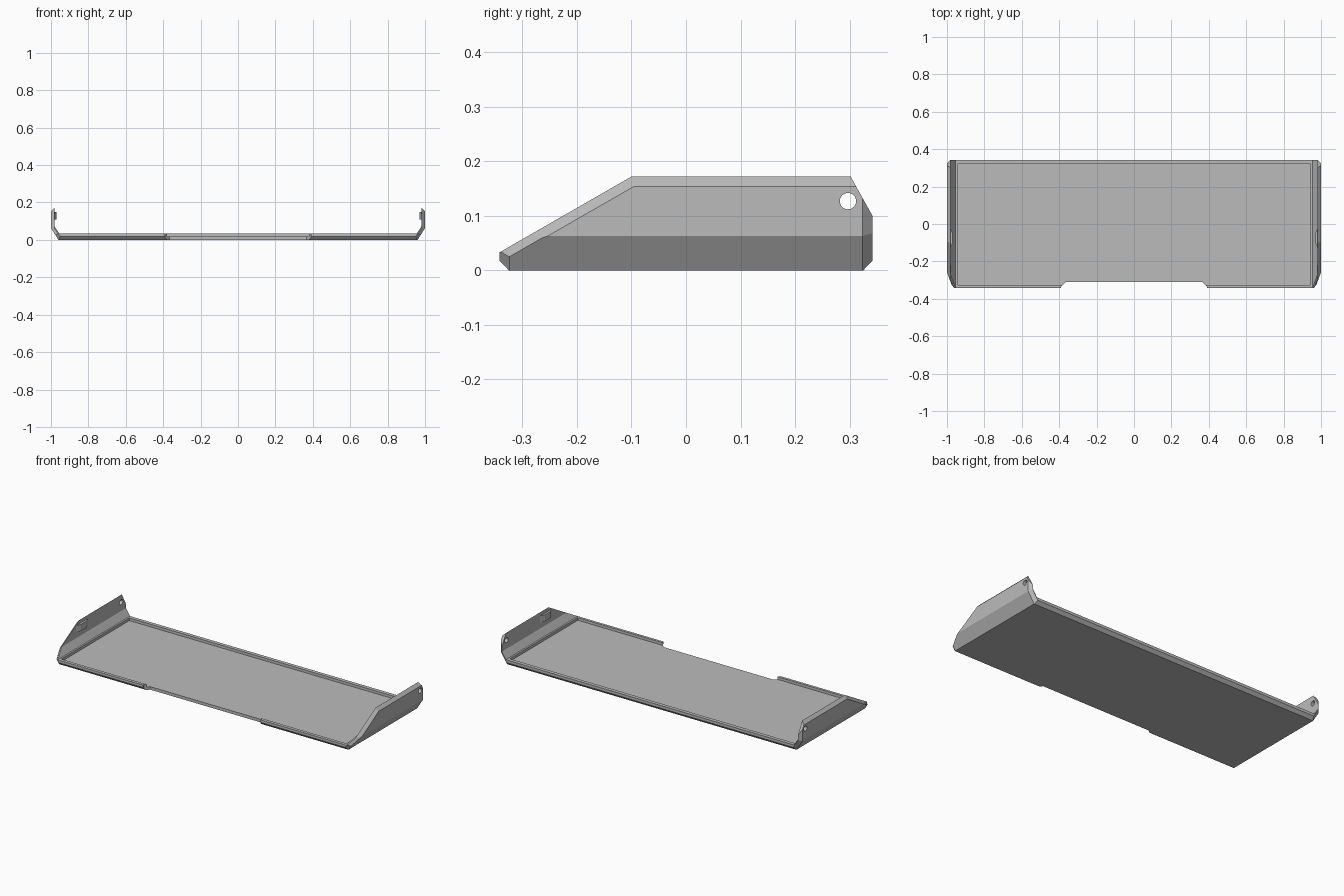
import bpy, bmesh, math
from mathutils import Vector

if "Cube" in bpy.data.objects:
    bpy.data.objects.remove(bpy.data.objects["Cube"], do_unlink=True)

grey = bpy.data.materials.new("plain grey")
grey.use_nodes = True
colour = (0.5, 0.5, 0.5, 1)
grey.diffuse_color = colour
grey.node_tree.nodes["Principled BSDF"].inputs["Base Color"].default_value = colour


def add_object(name, bm):
    bmesh.ops.recalc_face_normals(bm, faces=bm.faces)
    mesh = bpy.data.meshes.new(name)
    bm.to_mesh(mesh)
    bm.free()
    mesh.materials.append(grey)
    obj = bpy.data.objects.new(name, mesh)
    bpy.context.collection.objects.link(obj)
    return obj


def prism(points, to_3d, start, end):
    """Extrude a flat outline; to_3d places (a, b, depth) in space."""
    bm = bmesh.new()
    face = bm.faces.new([bm.verts.new(to_3d(a, b, start)) for a, b in points])
    move = Vector(to_3d(0, 0, end)) - Vector(to_3d(0, 0, start))
    top = bmesh.ops.extrude_face_region(bm, geom=[face])["geom"]
    bmesh.ops.translate(bm, vec=move, verts=[v for v in top if isinstance(v, bmesh.types.BMVert)])
    return bm


def along_x(a, b, d): return (d, a, b)
def along_y(a, b, d): return (a, d, b)
def along_z(a, b, d): return (a, b, d)


def mirrored(half):
    return half + [(-x, z) for x, z in reversed(half)]


def slice_off(bm, point, normal):
    """Remove what lies beyond a plane and close the cut."""
    cut = bmesh.ops.bisect_plane(bm, geom=bm.verts[:] + bm.edges[:] + bm.faces[:], dist=1e-6,
                                 plane_co=point, plane_no=normal, clear_outer=True)
    edges = [e for e in cut["geom_cut"] if isinstance(e, bmesh.types.BMEdge)]
    if edges:
        bmesh.ops.contextual_create(bm, geom=edges)


def chamfer(bm, corner, n1, n2, width=0.018):
    """Bevel the edge where two outer faces meet at a corner point."""
    n1, n2 = Vector(n1).normalized(), Vector(n2).normalized()
    mid = (n1 + n2).normalized()
    depth = width * math.sqrt(max(0, 1 - n1.dot(mid) ** 2))
    slice_off(bm, Vector(corner) - mid * depth, mid)


# Outer shell: side outline extruded across the full width
FRONT, BACK, TOP = -0.342, 0.342, 0.172
side_outline = [(FRONT, 0.018), (-0.325, 0), (0.325, 0), (BACK, 0.018),
                (BACK, 0.1), (0.302, TOP), (-0.1, TOP), (FRONT, 0.033)]
bm = prism(side_outline, along_x, -1, 1)
ramp = (0, FRONT + 0.1 + 0.003, 0)
ramp = (0, -(TOP - 0.033), -0.1 - FRONT)
for s in (-1, 1):
    upright, flare = (s, 0, 0), (s * 0.063, 0, -0.04)
    low = (s * 0.96, 0)
    slice_off(bm, (s * 0.96, 0, 0), flare)
    # Bevels around the upright wall and its flared foot
    chamfer(bm, (s, 0, TOP), upright, (0, 0, 1))
    chamfer(bm, (s, -0.1, TOP), upright, ramp)
    chamfer(bm, (s, BACK, 0.1), upright, (0, 1, 0))
    chamfer(bm, (s * 0.96, BACK, 0), flare, (0, 1, 0))
    chamfer(bm, (s * 0.96, FRONT, 0), flare, (0, -1, 0))
    foot_z = 0.033
    chamfer(bm, (s * (0.96 + 0.04 * foot_z / 0.063), FRONT, foot_z), flare, ramp)
tray = add_object("tray", bm)

# Cutters: upper opening, recessed floor, front notch and wall holes
RIM, FLOOR = 0.034, 0.018
cutters = [
    add_object("upper_opening", prism(mirrored([(0.955, RIM), (0.982, 0.075), (0.982, 0.4)]),
                                      along_y, -0.5, 0.5)),
    add_object("floor_recess", prism([(-0.945, -0.325), (0.945, -0.325), (0.945, 0.32), (-0.945, 0.32)],
                                     along_z, FLOOR, 0.1)),
    add_object("front_notch", prism(mirrored([(0.365, -0.31), (0.39, -0.335), (0.39, -0.5)]),
                                    along_z, -0.1, 0.3)),
]
circle = [(0.297 + 0.015 * math.cos(i * math.tau / 32), 0.127 + 0.015 * math.sin(i * math.tau / 32))
          for i in range(32)]
cutters.append(add_object("wall_holes", prism(circle, along_x, -1.2, 1.2)))

bpy.context.view_layer.objects.active = tray
for cutter in cutters:
    cutter.hide_render = True
    mod = tray.modifiers.new(cutter.name, 'BOOLEAN')
    mod.operation, mod.solver, mod.object = 'DIFFERENCE', 'EXACT', cutter
    bpy.ops.object.modifier_apply(modifier=mod.name)
    bpy.data.objects.remove(cutter, do_unlink=True)

# Small snap ridges on the inner wall faces
for s, name in ((1, "left_snap_ridge"), (-1, "right_snap_ridge")):
    outline = [(s * 0.984, -0.135), (s * 0.97, -0.1), (s * 0.97, -0.05), (s * 0.984, -0.015)]
    add_object(name, prism(outline, along_z, 0.11, 0.15))
